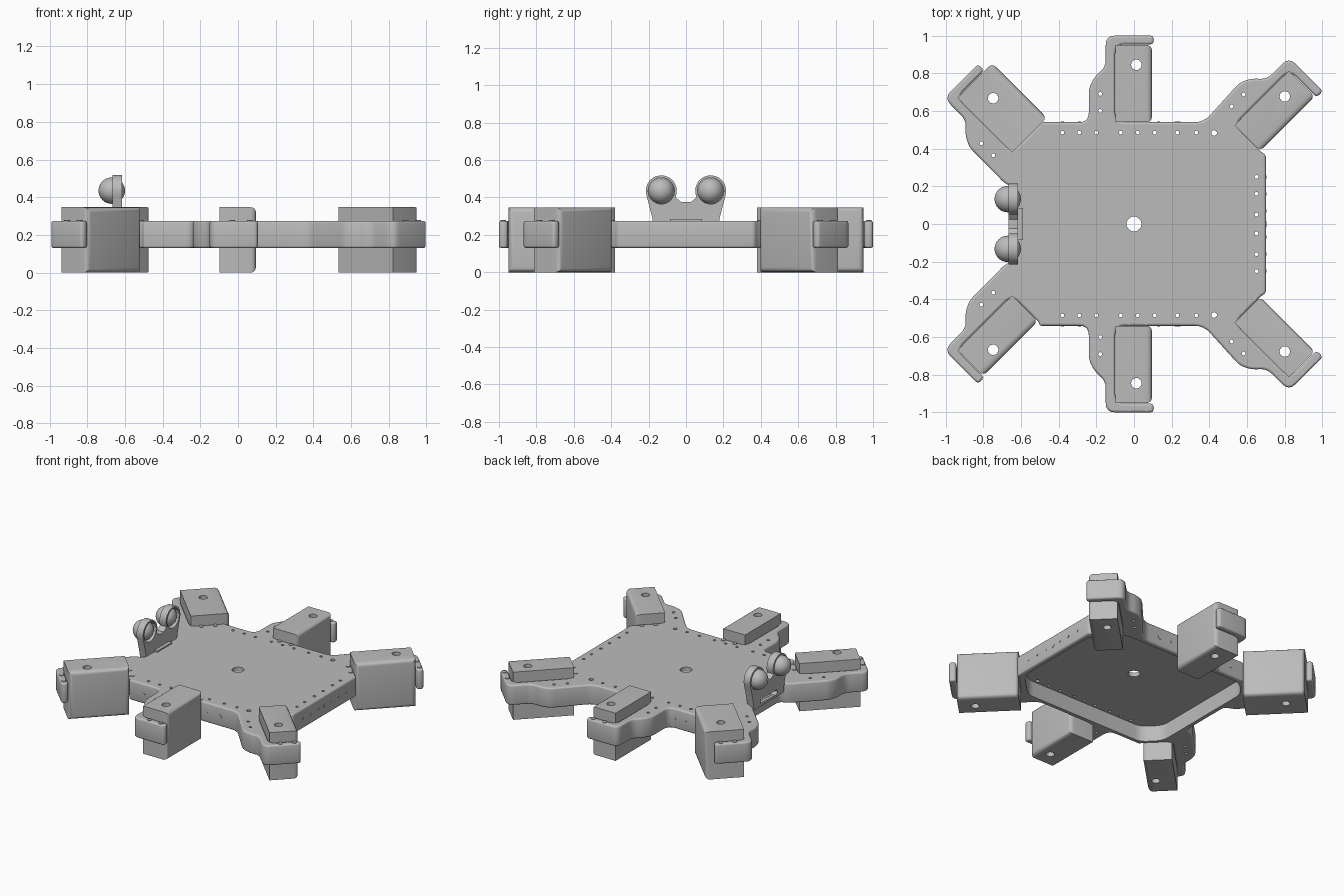
import bpy, bmesh, math
from mathutils import Vector, Matrix

if "Cube" in bpy.data.objects:
    bpy.data.objects.remove(bpy.data.objects["Cube"])

grey = bpy.data.materials.new("plain grey")
grey.use_nodes = True
grey.diffuse_color = (0.5, 0.5, 0.5, 1)
grey.node_tree.nodes["Principled BSDF"].inputs["Base Color"].default_value = grey.diffuse_color

LOW, CEILING, HIGH, BOX_TOP = 0.13, 0.245, 0.275, 0.347


def finish(bm, name, smooth=True):
    bmesh.ops.recalc_face_normals(bm, faces=bm.faces)
    mesh = bpy.data.meshes.new(name)
    bm.to_mesh(mesh)
    bm.free()
    obj = bpy.data.objects.new(name, mesh)
    bpy.context.collection.objects.link(obj)
    mesh.materials.append(grey)
    bpy.ops.object.select_all(action='DESELECT')
    obj.select_set(True)
    bpy.context.view_layer.objects.active = obj
    if smooth:
        bpy.ops.object.shade_smooth_by_angle(angle=math.radians(35))
    return obj


def rounded(points, reach=0.05, steps=4):
    """Round the corners of a closed outline."""
    result = []
    for i, p in enumerate(points):
        p, a, b = Vector(p), Vector(points[i - 1]), Vector(points[(i + 1) % len(points)])
        da, db = a - p, b - p
        if abs(da.normalized().cross(db.normalized())) < 0.05:
            continue
        d = min(reach, da.length * 0.45, db.length * 0.45)
        s, e = p + da.normalized() * d, p + db.normalized() * d
        for k in range(steps + 1):
            t = k / steps
            result.append(s * (1 - t) ** 2 + p * 2 * t * (1 - t) + e * t * t)
    return result


def slab(outline, depth, to_3d):
    """Extrude a flat outline; to_3d maps (point, depth) to a position."""
    bm = bmesh.new()
    near = [bm.verts.new(to_3d(p, 0)) for p in outline]
    far = [bm.verts.new(to_3d(p, depth)) for p in outline]
    bm.faces.new(near)
    bm.faces.new(far)
    n = len(outline)
    for i in range(n):
        j = (i + 1) % n
        bm.faces.new((near[i], near[j], far[j], far[i]))
    bmesh.ops.recalc_face_normals(bm, faces=bm.faces)
    return bm


def tube(bm, outline, low, high):
    """Open wall between two heights; returns its lower and upper edges."""
    rings = [[bm.verts.new((p[0], p[1], z)) for p in outline] for z in (low, high)]
    edges = ([], [])
    for i in range(len(outline)):
        (a, b), (c, d) = [(ring[i - 1], ring[i]) for ring in rings]
        bm.faces.new((a, b, d, c))
        edges[0].append(bm.edges.get((a, b)))
        edges[1].append(bm.edges.get((c, d)))
    return edges


def circle(centre, radius, sides=16):
    turns = [2 * math.pi * k / sides for k in range(sides)]
    return [(centre[0] + radius * math.cos(t), centre[1] + radius * math.sin(t)) for t in turns]


def cylinder(bm, centre, radius, depth, axis='Z'):
    turn = {'X': Matrix.Rotation(math.pi / 2, 4, 'Y'),
            'Y': Matrix.Rotation(math.pi / 2, 4, 'X'), 'Z': Matrix()}[axis]
    bmesh.ops.create_cone(bm, cap_ends=True, segments=16, radius1=radius, radius2=radius,
                          depth=depth, matrix=Matrix.Translation(centre) @ turn)


def drill(obj, holes):
    """Cut a list of (centre, radius, depth, axis) holes."""
    bm = bmesh.new()
    for hole in holes:
        cylinder(bm, *hole)
    cutter = finish(bm, "drill_cutter", False)
    cutter.hide_render = True
    cut = obj.modifiers.new("holes", 'BOOLEAN')
    cut.operation, cut.solver, cut.object, cut.use_self = 'DIFFERENCE', 'EXACT', cutter, True
    bpy.context.view_layer.objects.active = obj
    bpy.ops.object.modifier_apply(modifier=cut.name)
    bpy.data.objects.remove(cutter)


# Three mounts on the back half: name, origin, turn, box hole; the front half mirrors them
MOUNTS = [("left", Vector((0.603, 0.454)), -45, (-0.018, 0.297)),
          ("middle", Vector((0, 0.54)), 0, (0.0125, 0.305)),
          ("right", Vector((-0.577, 0.449)), 45, (0.034, 0.275))]
BRACKET = [(0.1, 0), (-0.1, 0), (-0.1, 0.413), (0.105, 0.413), (0.105, 0.46), (-0.15, 0.46),
           (-0.15, 0.295), (-0.21, 0.24), (-0.24, 0.18)]


def place(mount, p):
    return mount[1] + Matrix.Rotation(math.radians(mount[2]), 2) @ Vector(p)


def mirrored(half):
    return half + [Vector((p[0], -p[1])) for p in reversed(half)]


# Body: hollow tray with six hooked brackets, open underneath
left, middle, right = ([place(m, p) for p in BRACKET] for m in MOUNTS)
half = [Vector((0.70, 0.365))] + left + [Vector((0.37, 0.54))] + middle
half += [Vector((-0.24, 0.54)), Vector((-0.5, 0.54))] + right
half += [Vector((-0.68, 0.21)), Vector((-0.62, 0.19))]
bm = slab(rounded(mirrored(half)), HIGH - LOW, lambda p, d: (p[0], p[1], LOW + d))
rim = [e for e in bm.edges if abs(e.verts[0].co.z - e.verts[1].co.z) < 1e-4]
bmesh.ops.bevel(bm, geom=rim, offset=0.012, segments=3, profile=0.5, affect='EDGES')
caps = [f for f in bm.faces if len(f.verts) > 20]
bmesh.ops.delete(bm, geom=caps, context='FACES_ONLY')
open_edges = [e for e in bm.edges if e.is_boundary]
top_edges = [e for e in open_edges if e.verts[0].co.z > CEILING]
base_edges = [e for e in open_edges if e.verts[0].co.z < CEILING]

inside = [(0.665, 0.33), (0.49, 0.507), (-0.48, 0.507), (-0.585, 0.4)]
inside_low, roof_edges = tube(bm, rounded(mirrored([Vector(p) for p in inside])), LOW, CEILING)
base_edges += inside_low

plate_holes, arm_holes = [((0, 0), 0.04)], []
for side in (1, -1):
    plate_holes += [((x, side * 0.485), 0.01)
                    for x in (-0.38, -0.29, -0.2, -0.07, 0.02, 0.11, 0.23, 0.33)]
    plate_holes.append(((0.425, side * 0.483), 0.015))
    plate_holes += [((0.65, side * y), 0.01) for y in (0.05, 0.16, 0.25)]
    for mount in MOUNTS:
        for v in (0.06, 0.15):
            p = place(mount, (-0.18, v))
            arm_holes.append(((p.x, side * p.y), 0.01))
for holes, floor, floor_edges in ((plate_holes, CEILING, roof_edges),
                                  (arm_holes, LOW, base_edges)):
    for centre, radius in holes:
        low, high = tube(bm, circle(centre, radius), floor, HIGH)
        floor_edges += low
        top_edges += high
for edges in (top_edges, base_edges, roof_edges):
    bmesh.ops.triangle_fill(bm, edges=edges, use_beauty=True, normal=(0, 0, 1))
body = finish(bm, "body_tray")
for face in body.data.polygons:
    if abs(face.normal.z) > 0.99:
        face.use_smooth = False

# Rivets along the side walls
rivets = bmesh.new()
for side in (1, -1):
    for x, radius in ((-0.38, 0.008), (-0.29, 0.008), (0.13, 0.008), (0.23, 0.016)):
        cylinder(rivets, (x, side * 0.54, 0.2), radius, 0.006, 'Y')
    for y in (0.07, 0.16, 0.25):
        cylinder(rivets, (0.7, side * y, 0.2), 0.008, 0.006, 'X')
cylinder(rivets, (0.7, 0, 0.2), 0.016, 0.006, 'X')
finish(rivets, "side_rivets")


# Motor boxes, each rounded on its open side and drilled near the outer end
def motor_box(name, mount, side, width):
    def to_3d(p, d):
        q = place(mount, p)
        return (q.x, side * q.y, d)
    edge = width - 0.098
    bm = slab([(-0.098, 0), (edge, 0), (edge, 0.41), (-0.098, 0.41)], BOX_TOP, to_3d)
    a, b = Vector(to_3d((edge, 0), 0)), Vector(to_3d((edge, 0.41), 0))
    flat = lambda v: Vector((v.co.x, v.co.y, 0))
    open_side = [e for e in bm.edges
                 if all(min((flat(v) - a).length, (flat(v) - b).length) < 1e-3 for v in e.verts)]
    bmesh.ops.bevel(bm, geom=open_side, offset=0.028, segments=4, profile=0.5, affect='EDGES')
    box = finish(bm, name)
    drill(box, [(to_3d(mount[3], 0.2), 0.028, 1, 'Z')])


screws = bmesh.new()
for side, end in ((1, "back"), (-1, "front")):
    for mount in MOUNTS:
        wide = end == "back" and mount[0] == "right"
        motor_box(f"{end}_{mount[0]}_motor_box", mount, side, 0.26 if wide else 0.193)
        for u in (-0.03, 0.063):
            for v in (-0.022, 0.437):
                q = place(mount, (u, v))
                cylinder(screws, (q.x, side * q.y, HIGH), 0.015, 0.008)
finish(screws, "bracket_screws")

# Eye plate: two round lobes joined by a web with a notch between them
EYE_Y, EYE_Z = 0.132, 0.435
lobe = [(EYE_Y + 0.083 * math.cos(math.radians(a)), EYE_Z + 0.083 * math.sin(math.radians(a)))
        for a in range(-20, 206, 15)]
profile = [(0.17, 0.222), (0.18, 0.29)] + lobe + [(0.025, 0.375)]
profile += [(-y, z) for y, z in reversed(profile)]
plate = finish(slab(profile, 0.052, lambda p, d: (-0.667 + d, p[0], p[1])), "eye_plate")
slot = [((-0.64, k * 0.02, 0.255), 0.018, 0.2, 'X') for k in range(-4, 5)]
drill(plate, [((-0.64, s * EYE_Y, EYE_Z), 0.071, 0.2, 'X') for s in (1, -1)] + slot)

# Tab fixing the eye plate to the body
tab = [(-0.63, -0.085), (-0.59, -0.085), (-0.59, 0.085), (-0.63, 0.085)]
finish(slab(tab, 0.02, lambda p, d: (p[0], p[1], HIGH - 0.01 + d)), "eye_plate_tab")

# Eyes
for side, name in ((1, "back_eye"), (-1, "front_eye")):
    bm = bmesh.new()
    bmesh.ops.create_uvsphere(bm, u_segments=32, v_segments=20, radius=0.07,
                              matrix=Matrix.Translation((-0.67, side * EYE_Y, EYE_Z)))
    finish(bm, name)
